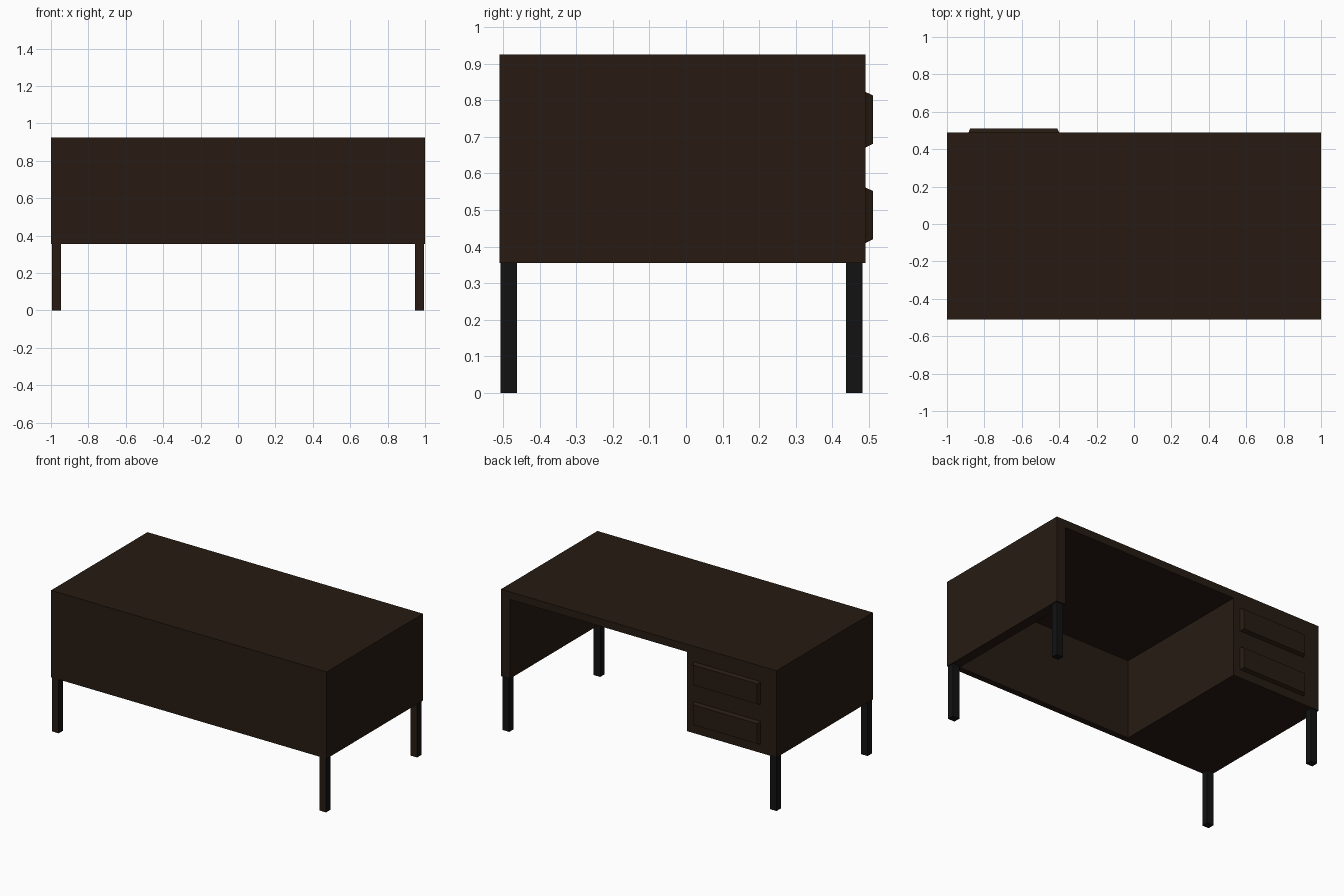
import bpy
import bmesh

if "Cube" in bpy.data.objects:
    bpy.data.objects.remove(bpy.data.objects["Cube"])


def material(name, rgb):
    m = bpy.data.materials.new(name)
    m.diffuse_color = (*rgb, 1)
    m.use_nodes = True
    m.node_tree.nodes["Principled BSDF"].inputs["Base Color"].default_value = m.diffuse_color
    return m


wood = material("dark_wood", (0.02, 0.011, 0.006))
metal = material("black_metal", (0.006, 0.006, 0.0065))


def finish(name, bm, *mats):
    bmesh.ops.recalc_face_normals(bm, faces=bm.faces)
    mesh = bpy.data.meshes.new(name)
    bm.to_mesh(mesh)
    bm.free()
    for m in mats:
        mesh.materials.append(m)
    ob = bpy.data.objects.new(name, mesh)
    bpy.context.collection.objects.link(ob)
    return ob


def extrude_profile(name, points, y0, y1, *mats, inset=0.0):
    """Extrude an (x, z) outline along y; inset shrinks a rectangle's far end."""
    bm = bmesh.new()
    face = bm.faces.new([bm.verts.new((x, y0, z)) for x, z in points])
    geom = bmesh.ops.extrude_face_region(bm, geom=[face], use_keep_orig=True)["geom"]
    verts = [v for v in geom if isinstance(v, bmesh.types.BMVert)]
    cx = sum(v.co.x for v in verts) / len(verts)
    cz = sum(v.co.z for v in verts) / len(verts)
    for v in verts:
        v.co.y = y1
        if inset:
            v.co.x += inset if v.co.x < cx else -inset
            v.co.z += inset if v.co.z < cz else -inset
    return finish(name, bm, *mats)


def rect(x0, x1, z0, z1):
    return [(x0, z0), (x1, z0), (x1, z1), (x0, z1)]


FRONT, BACK = -0.51, 0.49
LOW, UNDER, TOP = 0.355, 0.875, 0.925
PED, SIDE = -0.35, 0.935

# Desk top, side panel and drawer pedestal as one continuous section
extrude_profile("desk_body", [(-1, LOW), (PED, LOW), (PED, UNDER), (SIDE, UNDER),
                              (SIDE, LOW), (1, LOW), (1, TOP), (-1, TOP)],
                FRONT, BACK, wood)

# Panel closing the front of the knee space
extrude_profile("front_panel", rect(PED, SIDE, LOW, UNDER), FRONT, FRONT + 0.04, wood)

# Raised drawer fronts with sloping edges
for name, z0 in (("lower_drawer", 0.41), ("upper_drawer", 0.671)):
    extrude_profile(name, rect(-0.885, -0.4, z0, z0 + 0.152), BACK, BACK + 0.021,
                    wood, inset=0.01)

# Square legs, wood-faced toward the front
for end, y in (("front", -0.507), ("back", 0.437)):
    for side, x in (("left", -0.995), ("right", 0.946)):
        leg = extrude_profile(f"{end}_{side}_leg", rect(x, x + 0.048, 0, LOW),
                              y, y + 0.045, metal, wood)
        for p in leg.data.polygons:
            if p.normal.y < -0.9:
                p.material_index = 1
